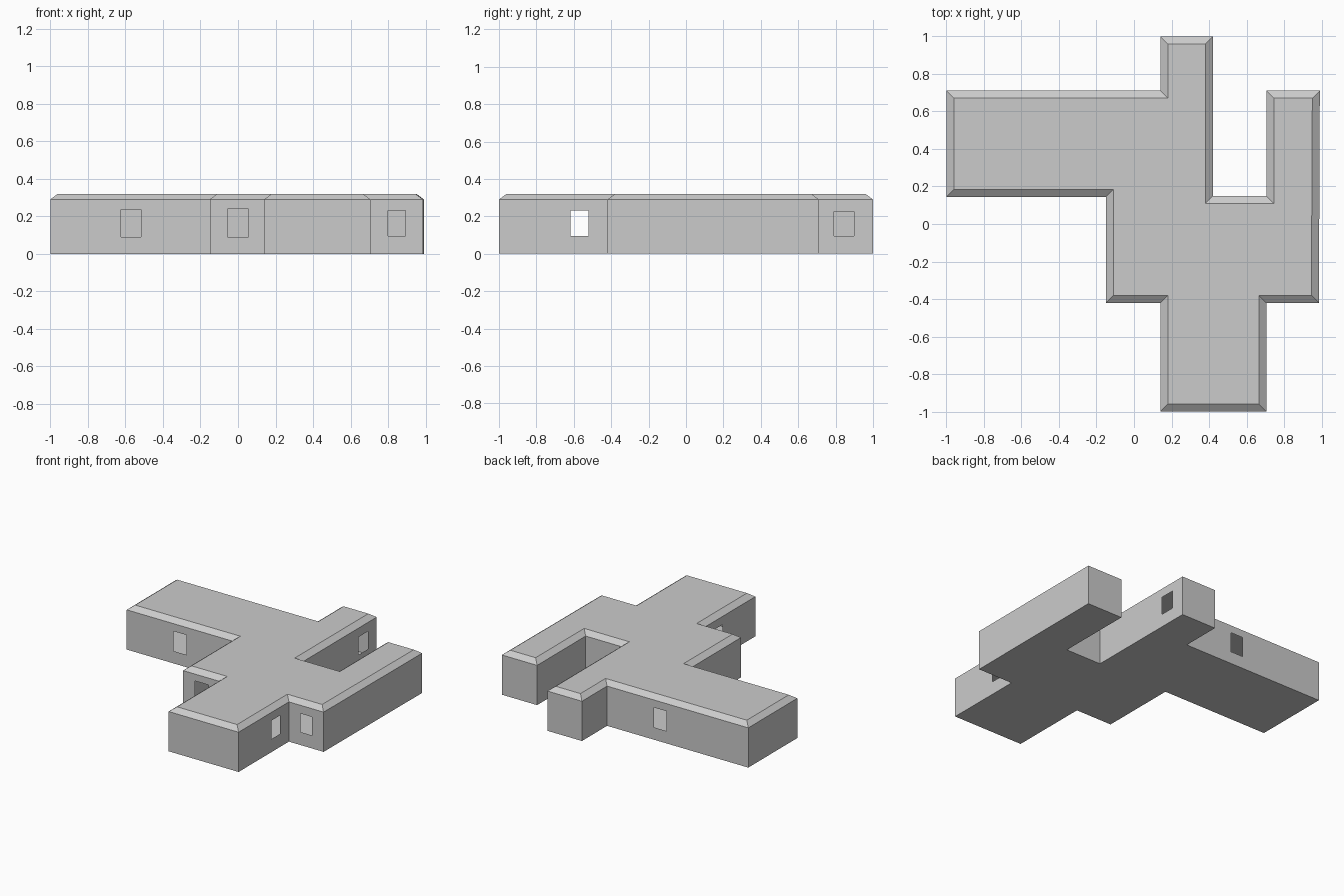
import bpy
from mathutils import Vector

if "Cube" in bpy.data.objects:
    bpy.data.objects.remove(bpy.data.objects["Cube"])

WALL_H, TOP_H, INSET = 0.29, 0.32, 0.04

# Footprint, counter-clockwise
outline = [Vector(p) for p in [
    (-1, 0.145), (-0.15, 0.145), (-0.15, -0.42), (0.14, -0.42),
    (0.14, -1), (0.705, -1), (0.705, -0.42), (0.985, -0.42),
    (0.99, 0.71), (0.705, 0.71), (0.705, 0.15), (0.42, 0.15),
    (0.42, 1), (0.14, 1), (0.14, 0.71), (-1, 0.71)]]
N = len(outline)

# Window openings: wall index -> (centre x or y, half width, sill, head)
windows = {
    0: (-0.57, 0.053, 0.09, 0.235),
    2: (0.0, 0.055, 0.09, 0.24),
    4 - 1: (-0.57, 0.048, 0.095, 0.23),
    5: (-0.57, 0.048, 0.095, 0.23),
    6: (0.845, 0.047, 0.095, 0.23),
    11: (0.845, 0.054, 0.095, 0.225),
    14: (-0.29, 0.05, 0.09, 0.235),
}


def make_object(name, polygons):
    """Build a flat-shaded object from a list of polygons."""
    verts, faces, lookup = [], [], {}
    for poly in polygons:
        face = []
        for p in poly:
            key = tuple(round(c, 5) for c in p)
            if key not in lookup:
                lookup[key] = len(verts)
                verts.append(key)
            face.append(lookup[key])
        faces.append(face)
    mesh = bpy.data.meshes.new(name)
    mesh.from_pydata(verts, [], faces)
    mesh.update()
    obj = bpy.data.objects.new(name, mesh)
    bpy.context.collection.objects.link(obj)
    return obj


def wall_faces(a, b, window):
    """Wall sheet from a to b, optionally framed around a window opening."""
    def pt(t, z):
        p = a.lerp(b, t)
        return (p.x, p.y, z)
    if window is None:
        return [[pt(0, 0), pt(1, 0), pt(1, WALL_H), pt(0, WALL_H)]]
    centre, half, sill, head = window
    axis = 0 if abs(b.x - a.x) > abs(b.y - a.y) else 1
    length = b[axis] - a[axis]
    t0, t1 = sorted((centre + s * half - a[axis]) / length for s in (-1, 1))
    outer = [pt(0, 0), pt(1, 0), pt(1, WALL_H), pt(0, WALL_H)]
    inner = [pt(t0, sill), pt(t1, sill), pt(t1, head), pt(t0, head)]
    return [[outer[i], outer[(i + 1) % 4], inner[(i + 1) % 4], inner[i]]
            for i in range(4)]


# Hollow outer walls with open windows
walls = []
for i in range(N):
    walls += wall_faces(outline[i], outline[(i + 1) % N], windows.get(i))
make_object("walls", walls)

# Floor slab
make_object("floor", [[(p.x, p.y, 0) for p in reversed(outline)]])


# Roof: flat top with sloped border
def inward(i):
    d = (outline[(i + 1) % N] - outline[i % N]).normalized()
    return Vector((-d.y, d.x))


eave = [(p.x, p.y, WALL_H) for p in outline]
ridge = []
for i, p in enumerate(outline):
    q = p + INSET * (inward(i - 1) + inward(i))
    ridge.append((q.x, q.y, TOP_H))
slopes = [[eave[i], eave[(i + 1) % N], ridge[(i + 1) % N], ridge[i]]
          for i in range(N)]
make_object("roof", slopes + [ridge])
